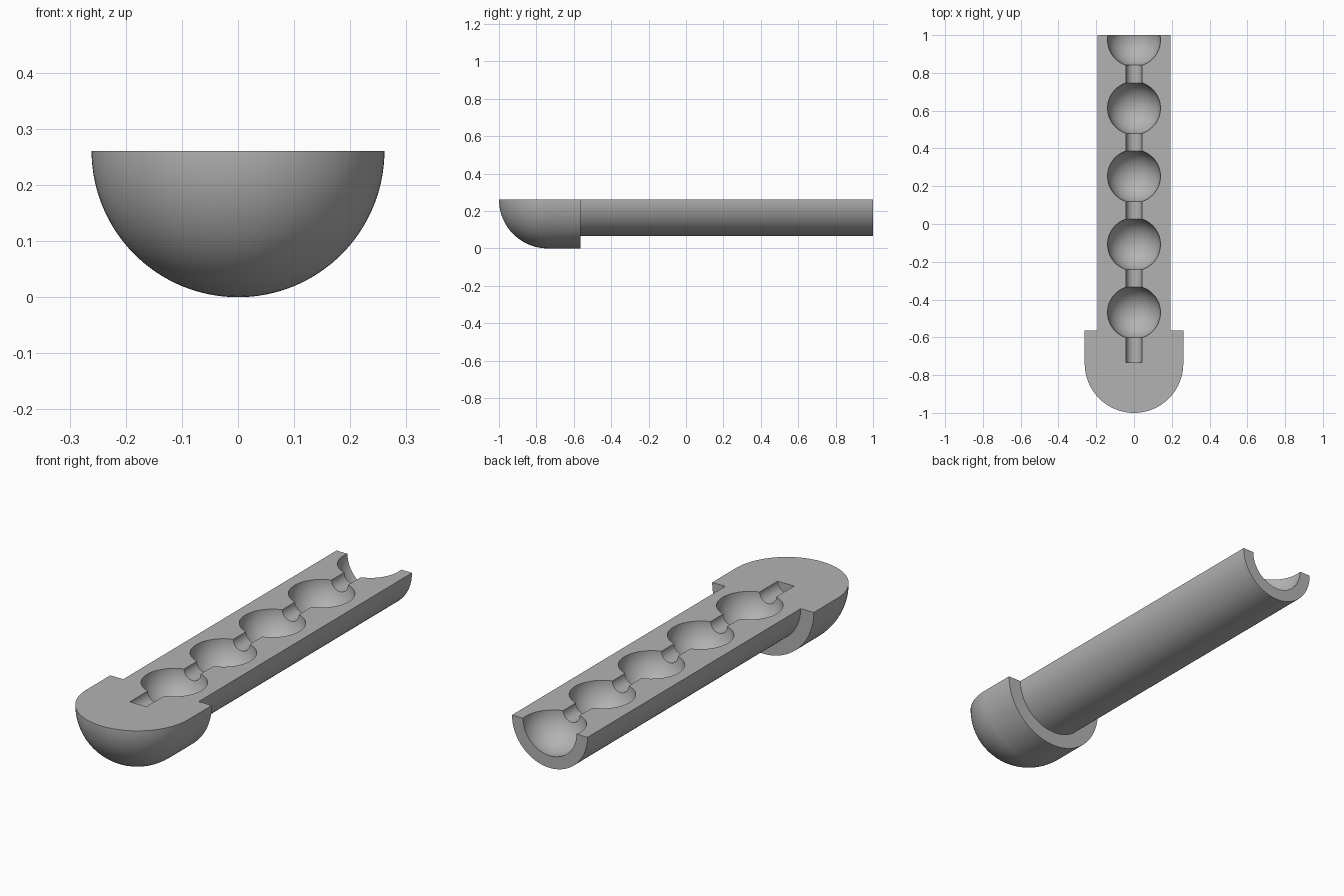
import bpy, bmesh
from math import sin, cos, pi, sqrt, radians, atan2
from mathutils import Vector

if "Cube" in bpy.data.objects:
    bpy.data.objects.remove(bpy.data.objects["Cube"], do_unlink=True)

HEAD_R, TUBE_R, BALL_R, NECK_R = 0.261, 0.194, 0.14, 0.0425
STEP_Y, SLOT_Y = -0.565, -0.733
FIRST_BALL, PITCH, BALLS = -0.468, 0.3605, 5
TURN = 64

grey = bpy.data.materials.new("mid grey")
grey.use_nodes = True
colour = (0.45, 0.45, 0.45, 1)
grey.diffuse_color = colour
grey.node_tree.nodes["Principled BSDF"].inputs["Base Color"].default_value = colour


def arc(centre, radius, start, end, steps):
    """Points (radius, y) on a circle centred on the axis; angle 0 faces +y."""
    angles = [start + (end - start) * i / steps for i in range(steps + 1)]
    return [(radius * sin(a), centre + radius * cos(a)) for a in angles]


# Outer outline: round head, shoulder step, straight tube
profile = arc(HEAD_R - 1, HEAD_R, pi, pi / 2, 24)
profile[0] = (0, -1)
profile += [(HEAD_R, STEP_Y), (TUBE_R, STEP_Y), (TUBE_R, 1)]

# Inner outline: a chain of ball pockets joined by narrow channels
neck = atan2(NECK_R, sqrt(BALL_R ** 2 - NECK_R ** 2))
for i in reversed(range(BALLS)):
    y = FIRST_BALL + i * PITCH
    opening = 1 - y
    start = atan2(sqrt(BALL_R ** 2 - opening ** 2), opening) if opening < BALL_R else neck
    profile += arc(y, BALL_R, start, pi - neck, 28)
profile += [(NECK_R, SLOT_Y), (0, SLOT_Y)]

# Turn the outline half a revolution, leaving the flat parting face on top
bm = bmesh.new()
verts = [bm.verts.new((r, y, HEAD_R)) for r, y in profile]
face = bm.faces.new(verts)
mirrored = [bm.verts.new((-r, y, HEAD_R)) for r, y in profile]
bm.faces.new(mirrored)
edges = [bm.edges.get((a, b)) for a, b in zip(verts, verts[1:])]
bmesh.ops.spin(bm, geom=edges, cent=Vector((0, 0, HEAD_R)), axis=Vector((0, 1, 0)),
               angle=pi, steps=TURN, use_duplicate=False)
bmesh.ops.remove_doubles(bm, verts=bm.verts, dist=0.0001)

# Keep the half that lies below the parting face
if min(v.co.z for v in bm.verts) < -0.001 or max(v.co.z for v in bm.verts) > HEAD_R + 0.001:
    for v in bm.verts:
        v.co.z = 2 * HEAD_R - v.co.z
bmesh.ops.recalc_face_normals(bm, faces=bm.faces)

mesh = bpy.data.meshes.new("mould_half")
bm.to_mesh(mesh)
bm.free()
mesh.materials.append(grey)
body = bpy.data.objects.new("mould_half", mesh)
bpy.context.collection.objects.link(body)
bpy.context.view_layer.objects.active = body
body.select_set(True)
bpy.ops.object.shade_smooth_by_angle(angle=radians(30))
